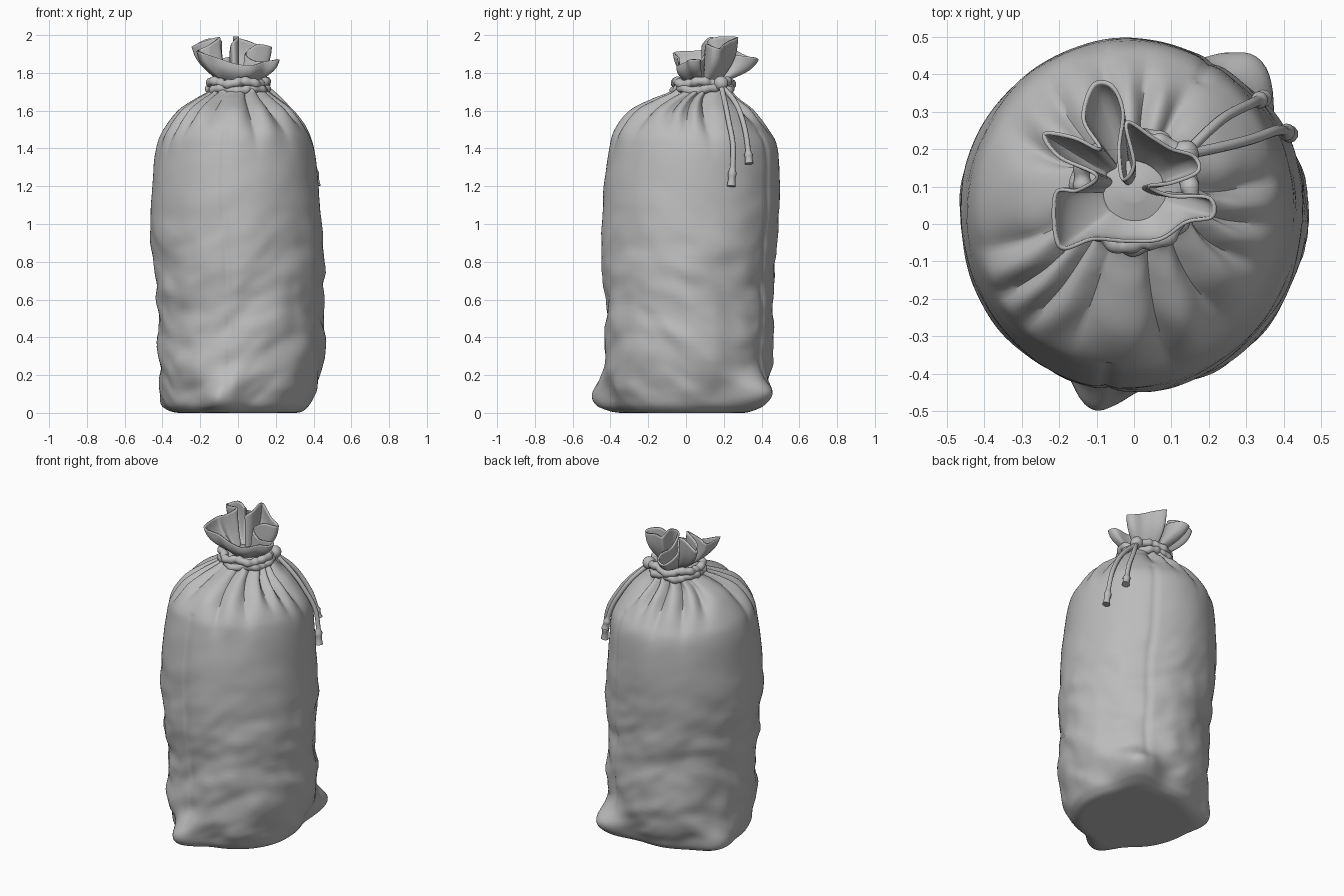
import bpy, bmesh, math
from mathutils import Vector, noise

if "Cube" in bpy.data.objects:
    bpy.data.objects.remove(bpy.data.objects["Cube"], do_unlink=True)

cloth = bpy.data.materials.new("grey_cloth")
cloth.use_nodes = True
GREY = (0.5, 0.5, 0.5, 1)
cloth.diffuse_color = GREY
cloth.node_tree.nodes["Principled BSDF"].inputs["Base Color"].default_value = GREY


def spline(points, t, closed=False):
    """Smooth curve through points, t from 0 to 1."""
    n = len(points)
    u = t * (n if closed else n - 1)
    i = int(u) if closed else min(int(u), n - 2)
    f = u - i
    pick = (lambda k: k % n) if closed else (lambda k: max(0, min(n - 1, k)))
    a, b, c, d = (Vector(points[pick(i + k)]) for k in (-1, 0, 1, 2))
    return b + (c - a) * (f / 2) + (a * 2 - b * 5 + c * 4 - d) * (f * f / 2) \
        + (b * 3 - a - c * 3 + d) * (f ** 3 / 2)


def loft(name, rings, cap=True, loop=False, thickness=0):
    """Skin a list of closed rings into one smooth object."""
    bm = bmesh.new()
    rows = [[bm.verts.new(p) for p in ring] for ring in rings]
    pairs = list(zip(rows, rows[1:])) + ([(rows[-1], rows[0])] if loop else [])
    for low, high in pairs:
        for i in range(len(low)):
            j = (i + 1) % len(low)
            bm.faces.new((low[i], low[j], high[j], high[i]))
    if cap and not loop:
        bm.faces.new(rows[0])
        bm.faces.new(rows[-1])
    bmesh.ops.recalc_face_normals(bm, faces=bm.faces)
    mesh = bpy.data.meshes.new(name)
    bm.to_mesh(mesh)
    bm.free()
    mesh.materials.append(cloth)
    ob = bpy.data.objects.new(name, mesh)
    bpy.context.collection.objects.link(ob)
    bpy.ops.object.select_all(action="DESELECT")
    ob.select_set(True)
    bpy.context.view_layer.objects.active = ob
    bpy.ops.object.shade_smooth_by_angle(angle=math.radians(60))
    if thickness:
        mod = ob.modifiers.new("cloth_thickness", "SOLIDIFY")
        mod.thickness = thickness
        mod.offset = 0


def tube(name, path, radius, steps=60, sides=10, loop=False):
    """Round cord along a path function, radius given as a function."""
    rings = []
    for k in range(steps):
        t = k / steps if loop else k / (steps - 1)
        p = path(t)
        along = (path(min(t + 0.005, 1)) - path(max(t - 0.005, 0))).normalized()
        side = Vector((0, 0, 1)) if loop else along.cross(Vector((0.3, -0.9, 0.2))).normalized()
        up = side.cross(along).normalized()
        rings.append([p + (side * math.cos(a) + up * math.sin(a)) * radius(t)
                      for a in (math.tau * s / sides for s in range(sides))])
    loft(name, rings, loop=loop)


def bump(x, width):
    return math.exp(-(x / width) ** 2)


def turn(a, b):
    return (a - b + math.pi) % math.tau - math.pi


# Sack body: height, centre x, centre y, half width, half depth
BODY = [(0, 0, 0, .02, .02), (0, 0, 0, .18, .18), (0, 0, 0, .31, .31),
        (.025, 0, 0, .365, .365), (.08, .005, 0, .395, .395), (.2, .015, .01, .425, .435),
        (.4, .02, .02, .44, .44), (.6, .005, .015, .44, .445),
        (.8, .005, .015, .455, .455), (1, -.01, .025, .455, .468),
        (1.2, -.015, .03, .44, .465), (1.4, -.015, .04, .418, .445),
        (1.5, -.015, .03, .38, .405), (1.6, -.015, .03, .3, .32),
        (1.66, -.01, .05, .22, .225), (1.7, 0, .08, .16, .16),
        (1.74, 0, .09, .13, .13), (1.77, 0, .09, .03, .03)]
# Pulled-out bottom corners: angle, reach, height, angular width
CORNERS = [(math.radians(258), .115, .07, .23), (math.radians(54), .14, .09, .28),
           (math.radians(151), .07, .05, .3)]
SEAMS = [math.radians(262), math.radians(60)]


def body_point(t, a):
    z, cx, cy, rx, ry = spline(BODY, t)
    z = max(z, 0)
    edge = min(1, rx / .37)
    r = 0
    # bottom corners and vertical seams
    for ang, reach, height, wide in CORNERS:
        r += reach * bump(turn(a, ang), wide) * bump(z - height, .11) * edge ** 3
    for ang in SEAMS:
        r -= .008 * bump(turn(a, ang), .04) * min(1, z * 5) * (z < 1.5)
    # slack sideways wrinkles, mostly in the lower half
    slack = min(1, z * 8) * (.15 + .85 / (1 + math.exp((z - .95) * 12))) * (z < 1.68)
    tilt = z * 7 + .7 * math.sin(2 * a)
    r += slack * .022 * noise.noise((1.7 * math.cos(a), 1.7 * math.sin(a), tilt))
    r += slack * .008 * noise.noise((4 * math.cos(a), 4 * math.sin(a), tilt * 2))
    # gathers running down from the neck
    drift = a + .16 * math.sin(3 * a + 1) + .08 * math.sin(5 * a)
    fold = 1 - abs(math.sin(drift * 7))
    reach = .11 + .04 * math.sin(4 * a)
    r -= .06 * (fold - .2) * bump(z - 1.62, reach) * (1.2 < z < 1.74)
    return Vector((cx + (rx + r) * math.cos(a), cy + (ry + r) * math.sin(a), z))


SIDES, ROWS = 180, 130
loft("sack_body", [[body_point(k / ROWS, math.tau * s / SIDES) for s in range(SIDES)]
                   for k in range(ROWS + 1)])

# Ruffled collar: folded rim of the gathered mouth, counter-clockwise
RIM = [(.21, .02, 1.87), (.2, .07, 1.87), (.1, .075, 1.86), (.04, .1, 1.9),
       (.1, .11, 1.95), (.17, .14, 1.94), (.16, .18, 1.93), (.1, .2, 1.95),
       (.05, .23, 1.97), (-.02, .27, 1.99), (0, .16, 1.99), (-.03, .12, 1.96),
       (-.04, .2, 1.9), (-.03, .3, 1.89), (-.06, .37, 1.88), (-.11, .37, 1.87),
       (-.135, .28, 1.91), (-.09, .2, 1.97), (-.16, .23, 1.98), (-.24, .24, 1.94),
       (-.2, .18, 1.96), (-.1, .13, 1.99), (-.15, .09, 1.95), (-.21, .08, 1.92),
       (-.2, -.06, 1.91), (-.11, -.04, 1.88), (-.02, -.045, 1.85), (.07, -.04, 1.84),
       (.14, .005, 1.86)]


def collar_point(s, t):
    rim = spline(RIM, t, True)
    centre = Vector((0, .09, 1.745))
    out = Vector((rim.x, rim.y - .09, 0))
    tight = min(.6, .075 / max(out.length, .001))
    swell = .16 * math.sin(math.pi * s) * min(1, out.length / .14) ** 3
    return (centre + out * tight).lerp(rim, s) + out * swell


loft("ruffled_collar", [[collar_point(k / 16, s / 240) for s in range(240)]
                        for k in range(17)], cap=False, thickness=.01)


# Drawstring wound twice round the neck
def neck_loop(height, phase):
    def path(t):
        a = math.tau * t
        r = .145 + .007 * math.sin(7 * a + phase)
        return Vector((r * math.cos(a), .09 + r * math.sin(a),
                       height + .008 * math.sin(5 * a + phase)))
    return path


for label, height, phase in (("lower", 1.712, 0), ("upper", 1.748, 2)):
    tube(label + "_drawstring", neck_loop(height, phase),
         lambda t: .024 + .003 * math.sin(t * 120), 120, 10, True)

# Knot and two hanging cord ends
KNOT = (.135, .185, 1.735)
tube("drawstring_knot", lambda t: Vector(KNOT) + Vector((.06 * t - .03, .02 - .04 * t, .02 * t)),
     lambda t: .008 + .032 * math.sin(math.pi * t) ** .6, 14, 12)
CORDS = {"long_cord": [KNOT, (.23, .205, 1.65), (.31, .225, 1.55), (.385, .25, 1.4), (.415, .24, 1.2)],
         "short_cord": [KNOT, (.2, .25, 1.66), (.25, .29, 1.58), (.31, .32, 1.46), (.345, .335, 1.32)]}
for name, points in CORDS.items():
    tube(name, lambda t, p=points: spline(p, t),
         lambda t: .014 + .01 * max(0, (t - .88) / .12) + .008 * bump(t - .9, .02))
